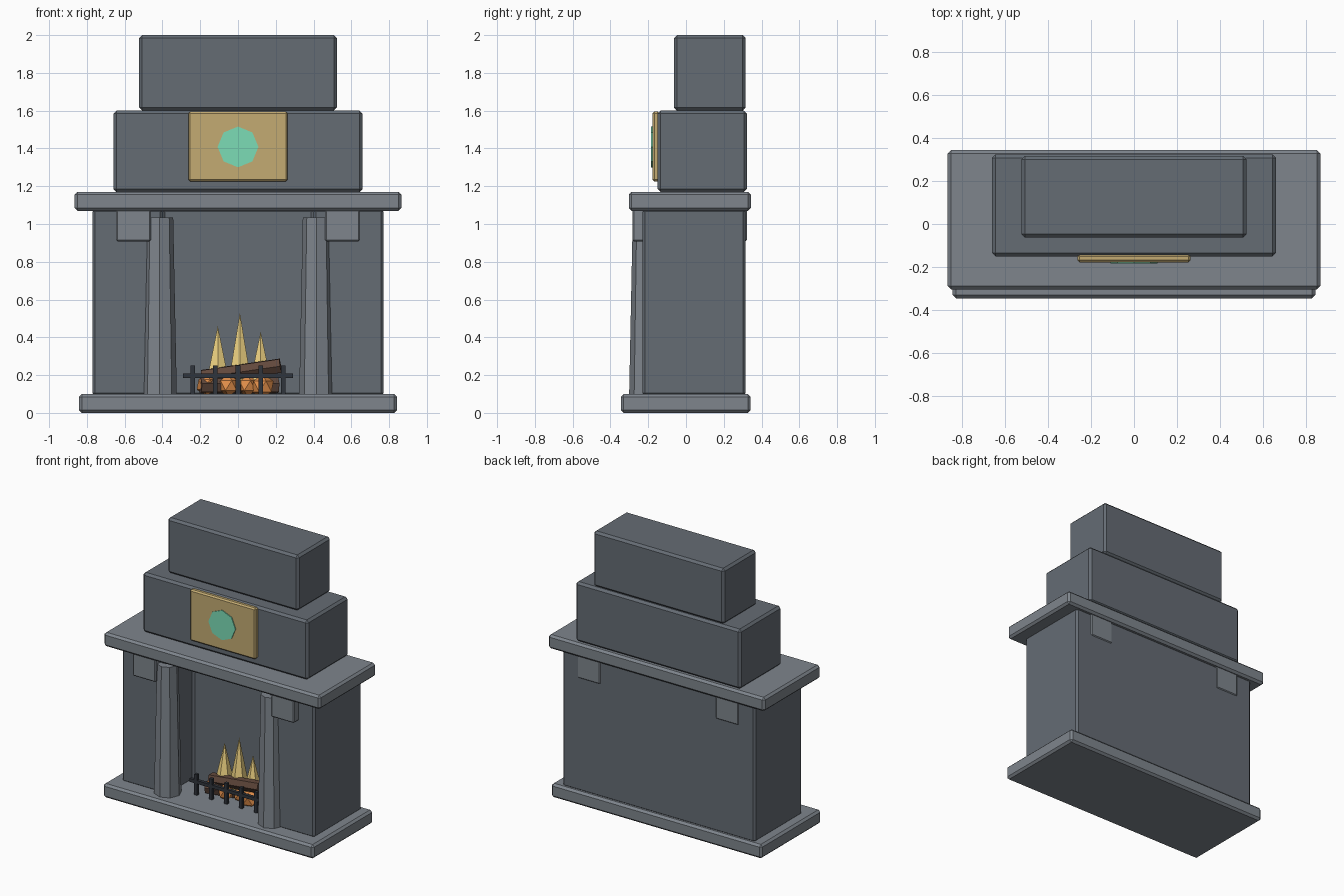
import bpy, bmesh, math
from mathutils import Vector

if "Cube" in bpy.data.objects:
    bpy.data.objects.remove(bpy.data.objects["Cube"])


def material(name, rgb):
    m = bpy.data.materials.new(name)
    m.diffuse_color = (*rgb, 1)
    m.use_nodes = True
    m.node_tree.nodes["Principled BSDF"].inputs["Base Color"].default_value = m.diffuse_color
    return m


STONE = material("dark_stone", (0.13, 0.15, 0.175))
TRIM = material("light_stone", (0.21, 0.235, 0.265))
BRASS = material("brass", (0.55, 0.41, 0.17))
GREEN = material("green_inlay", (0.2, 0.72, 0.47))
IRON = material("iron", (0.03, 0.035, 0.045))
WOOD = material("wood", (0.12, 0.065, 0.045))
EMBER = material("ember", (0.78, 0.28, 0.07))
FLAME = material("flame", (0.85, 0.64, 0.22))


def finish(bm, name, mat, bevel=0):
    bmesh.ops.recalc_face_normals(bm, faces=bm.faces)
    me = bpy.data.meshes.new(name)
    bm.to_mesh(me)
    bm.free()
    me.materials.append(mat)
    ob = bpy.data.objects.new(name, me)
    bpy.context.collection.objects.link(ob)
    if bevel:
        mod = ob.modifiers.new("bevel", 'BEVEL')
        mod.width = bevel
        mod.segments = 1
    return ob


def prism(name, outline, z0, z1, mat, bevel=0):
    """Extrude an xy outline from z0 to z1."""
    bm = bmesh.new()
    face = bm.faces.new([bm.verts.new((x, y, z0)) for x, y in outline])
    top = bmesh.ops.extrude_face_region(bm, geom=[face])["geom"]
    bmesh.ops.translate(bm, vec=(0, 0, z1 - z0),
                        verts=[v for v in top if isinstance(v, bmesh.types.BMVert)])
    return finish(bm, name, mat, bevel)


def box(name, x0, x1, y0, y1, z0, z1, mat, bevel=0):
    return prism(name, [(x0, y0), (x1, y0), (x1, y1), (x0, y1)], z0, z1, mat, bevel)


def rod(name, a, b, r1, r2, sides, mat):
    """Faceted cylinder or cone from point a to point b."""
    a, b = Vector(a), Vector(b)
    bm = bmesh.new()
    bmesh.ops.create_cone(bm, cap_ends=True, segments=sides, radius1=r1, radius2=r2,
                          depth=(b - a).length)
    ob = finish(bm, name, mat)
    ob.location = (a + b) / 2
    ob.rotation_euler = Vector((0, 0, 1)).rotation_difference(b - a).to_euler()
    return ob


# Hearth slab, mantel shelf and stepped chimney
box("hearth_slab", -0.842, 0.842, -0.345, 0.342, 0, 0.10, TRIM, 0.015)
box("mantel_shelf", -0.865, 0.865, -0.303, 0.343, 1.07, 1.17, TRIM, 0.015)
box("lower_chimney", -0.66, 0.66, -0.15, 0.323, 1.17, 1.60, STONE, 0.016)
box("upper_chimney", -0.523, 0.523, -0.063, 0.316, 1.60, 2.0, STONE, 0.016)

# Surround with the open firebox
prism("firebox_surround", [(-0.77, -0.23), (-0.40, -0.23), (-0.40, 0.06), (0.40, 0.06),
                           (0.40, -0.23), (0.77, -0.23), (0.77, 0.316), (-0.77, 0.316)],
      0.09, 1.08, STONE, 0.014)

# Corbels run through to the back; tapered pillars stand in front
for side, s in (("left", -1), ("right", 1)):
    box(side + "_corbel", s * 0.553 - 0.092, s * 0.553 + 0.092, -0.284, 0.322,
        0.908, 1.08, TRIM, 0.008)
    rod(side + "_pillar", (s * 0.415, -0.21, 0.095), (s * 0.415, -0.21, 1.035),
        0.091, 0.072, 8, TRIM)

# Plaque with octagonal inlay
box("plaque", -0.263, 0.263, -0.178, -0.14, 1.225, 1.595, BRASS, 0.01)
rod("plaque_inlay", (0, -0.165, 1.408), (0, -0.184, 1.408), 0.108, 0.108, 8, GREEN)

# Iron grate
box("grate_rail", -0.29, 0.29, -0.142, -0.118, 0.184, 0.208, IRON)
for i in range(5):
    x = -0.24 + 0.12 * i
    box(f"grate_bar_{i + 1}", x - 0.012, x + 0.012, -0.142, -0.118, 0.095, 0.25, IRON)

# Logs
rod("upper_log", (-0.19, -0.03, 0.19), (0.225, -0.06, 0.25), 0.042, 0.042, 6, WOOD)
rod("lower_log", (-0.20, -0.07, 0.145), (0.21, 0.02, 0.145), 0.045, 0.045, 6, WOOD)

# Embers and flames
for i, (x, y, z, r) in enumerate([(-0.165, -0.05, 0.15, 0.06), (-0.05, -0.06, 0.145, 0.06),
                                  (0.05, -0.03, 0.145, 0.06), (0.13, -0.05, 0.14, 0.065)]):
    bm = bmesh.new()
    bmesh.ops.create_icosphere(bm, subdivisions=1, radius=r)
    bmesh.ops.translate(bm, vec=(x, y, z), verts=bm.verts)
    finish(bm, f"ember_{i + 1}", EMBER)
for i, (x, top, r) in enumerate([(-0.107, 0.46, 0.072), (0.01, 0.53, 0.072),
                                 (0.12, 0.43, 0.068)]):
    rod(f"flame_{i + 1}", (x, 0, 0.15), (x, 0, top), r, 0, 6, FLAME)
